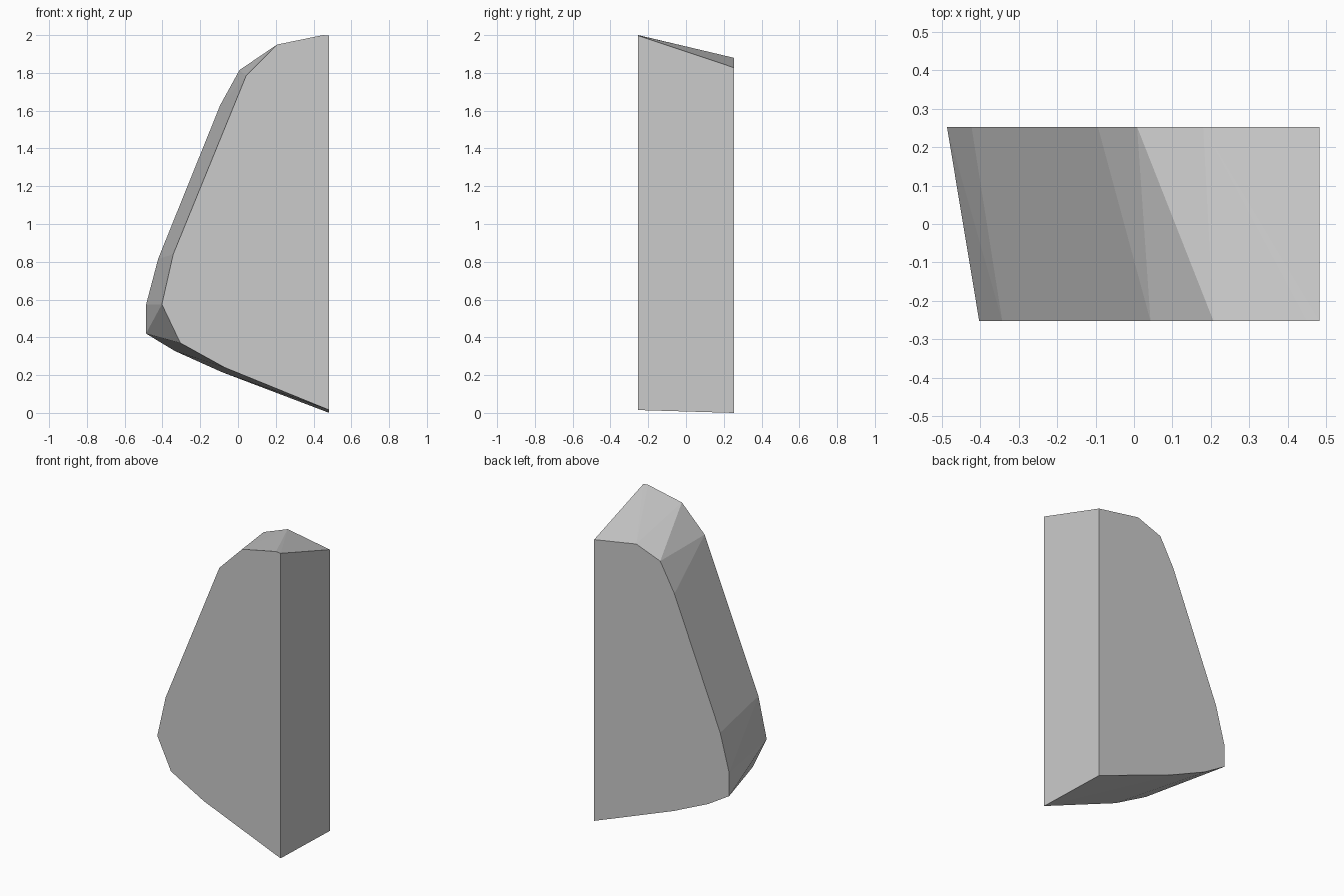
import bpy
import bmesh
import math

cube = bpy.data.objects.get("Cube")
if cube:
    bpy.data.objects.remove(cube, do_unlink=True)

HALF_DEPTH = 0.253

# Front and back outlines as (x, z), from the bottom of the straight side round to its top
front_outline = [(0.483, 0.015), (-0.07, 0.24), (-0.305, 0.37), (-0.403, 0.575),
                 (-0.343, 0.84), (0.043, 1.785), (0.207, 1.95), (0.45, 2.0), (0.483, 1.997)]
back_outline = [(0.483, 0.0), (-0.088, 0.217), (-0.335, 0.328), (-0.487, 0.42),
                (-0.487, 0.572), (-0.423, 0.815), (-0.094, 1.63), (0.008, 1.815),
                (0.18, 1.88), (0.483, 1.828)]

# Plain stone colour
grey = bpy.data.materials.new("stone grey")
grey.use_nodes = True
color = (0.6, 0.6, 0.6, 1)
grey.diffuse_color = color
grey.node_tree.nodes["Principled BSDF"].inputs["Base Color"].default_value = color

# Faceted slab: the skin stretched between the two outlines
bm = bmesh.new()
for outline, y in ((front_outline, -HALF_DEPTH), (back_outline, HALF_DEPTH)):
    for x, z in outline:
        bm.verts.new((x, y, z))
bmesh.ops.convex_hull(bm, input=bm.verts[:])
bmesh.ops.dissolve_limit(bm, angle_limit=math.radians(0.5), verts=bm.verts[:], edges=bm.edges[:])
bmesh.ops.recalc_face_normals(bm, faces=bm.faces[:])

mesh = bpy.data.meshes.new("rock_slab")
bm.to_mesh(mesh)
bm.free()
mesh.materials.append(grey)
slab = bpy.data.objects.new("rock_slab", mesh)
bpy.context.collection.objects.link(slab)
